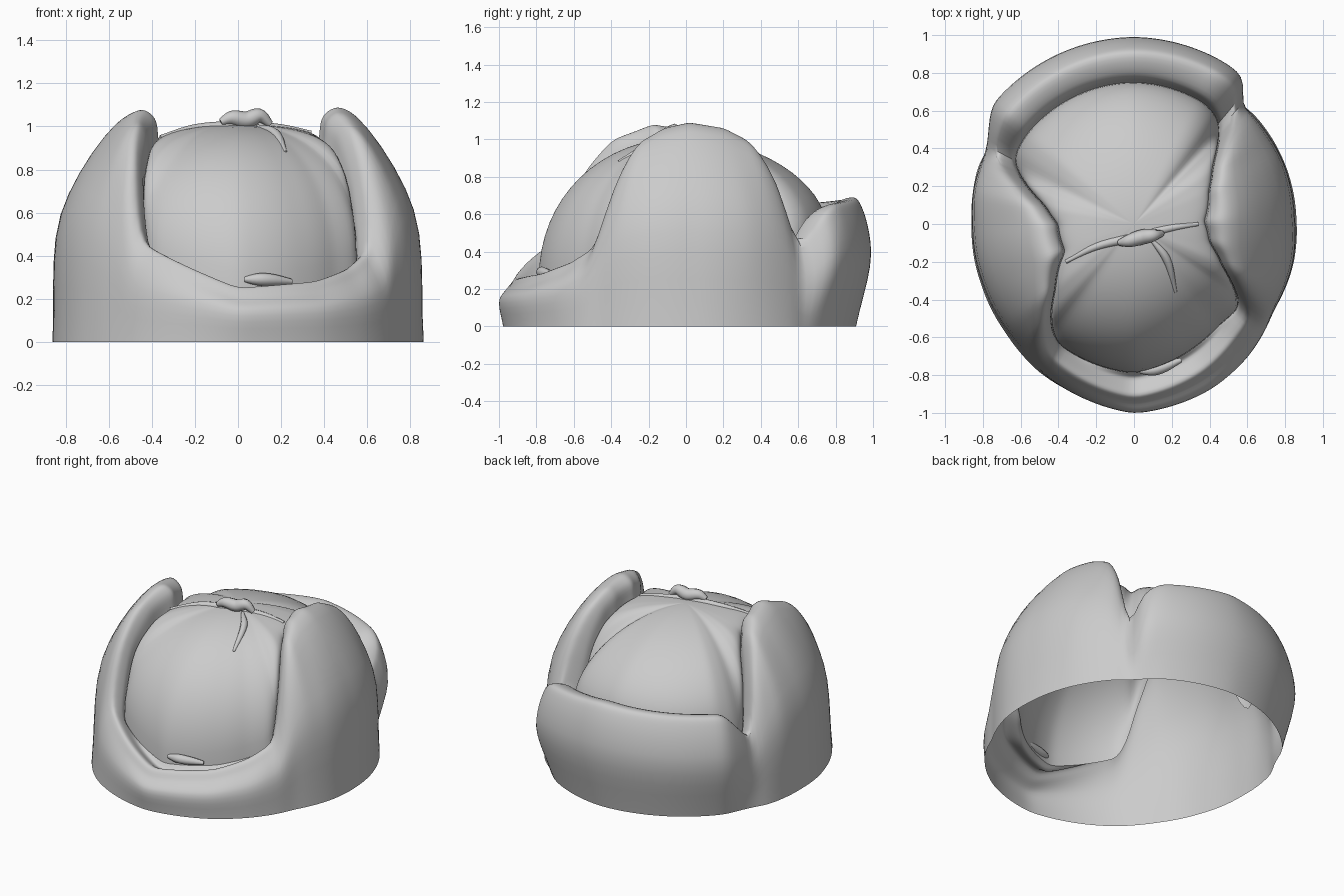
import bpy, bmesh, math
from mathutils import Vector

cube = bpy.data.objects.get("Cube")
if cube:
    bpy.data.objects.remove(cube, do_unlink=True)

felt = bpy.data.materials.new("grey felt")
felt.use_nodes = True
GREY = (0.6, 0.6, 0.6, 1)
felt.diffuse_color = GREY
felt.node_tree.nodes["Principled BSDF"].inputs["Base Color"].default_value = GREY

# Sections round the hat:
# angle, base radius, bulge radius, crest radius, crest height, crease radius
SECTIONS = [
    (-90, .98, 1.0, .91, .25, .79), (-65, .95, .96, .85, .28, .73),
    (-50, .92, .92, .80, .34, .70), (-38, .89, .88, .77, .43, .71),
    (-32, .87, .85, .67, .80, .62), (-26, .87, .84, .58, .98, .52),
    (-14, .87, .83, .48, 1.06, .41), (2, .86, .81, .46, 1.09, .37),
    (24, .86, .82, .49, 1.06, .43), (36, .86, .82, .57, .99, .51),
    (43, .86, .83, .67, .82, .60), (48, .85, .85, .80, .37, .68),
    (53, .86, .97, .89, .58, .72), (60, .88, .98, .90, .65, .74),
    (90, .91, .99, .90, .69, .75), (140, .90, .98, .88, .65, .74),
    (149, .87, .90, .84, .50, .73), (154, .87, .87, .80, .42, .70),
    (159, .88, .85, .70, .76, .62), (168, .87, .84, .56, .98, .48),
    (180, .86, .82, .48, 1.05, .40), (202, .87, .82, .47, 1.08, .39),
    (220, .89, .84, .60, 1.0, .54), (229, .91, .86, .72, .82, .67),
    (237, .93, .91, .82, .46, .75),
]
COUNT = 180
TOP = 1.01


def section_at(angle):
    keys = SECTIONS + [(270,) + SECTIONS[0][1:]]
    for a, b in zip(keys, keys[1:]):
        if a[0] <= angle <= b[0]:
            f = (angle - a[0]) / (b[0] - a[0])
            return [p + (q - p) * f for p, q in zip(a[1:], b[1:])]


def blur(rows):
    n = len(rows)
    return [[(rows[i - 1][k] + 2 * rows[i][k] + rows[(i + 1) % n][k]) / 4
             for k in range(len(rows[0]))] for i in range(n)]


def spline(points, steps):
    """Centripetal curve through the points, free of overshoot."""
    p = [Vector(q) for q in points]
    p = [2 * p[0] - p[1]] + p + [2 * p[-1] - p[-2]]
    out = []
    for a, b, c, d in zip(p, p[1:], p[2:], p[3:]):
        ab, bc, cd = [max((v - u).length, 1e-4) ** 0.5 for u, v in ((a, b), (b, c), (c, d))]
        for s in range(steps):
            t = bc * s / steps
            u, v, w = a.lerp(b, 1 + t / ab), b.lerp(c, t / bc), c.lerp(d, (t - bc) / cd)
            left = u.lerp(v, (ab + t) / (ab + bc))
            right = v.lerp(w, t / (bc + cd))
            out.append(left.lerp(right, t / bc))
    return out + [p[-2]]


def finish(obj):
    obj.data.materials.append(felt)
    bpy.ops.object.select_all(action="DESELECT")
    obj.select_set(True)
    bpy.context.view_layer.objects.active = obj
    bpy.ops.object.shade_smooth_by_angle(angle=math.radians(50))


def loft(name, profiles, apex=None):
    """Skin radial profiles, one per angle, into an open sheet."""
    bm = bmesh.new()
    rings = []
    for i, prof in enumerate(profiles):
        a = math.radians(-90 + 360 * i / COUNT)
        rings.append([bm.verts.new((r * math.cos(a), r * math.sin(a), z)) for r, z in prof])
    tip = bm.verts.new(apex) if apex else None
    for i, ring in enumerate(rings):
        nxt = rings[(i + 1) % COUNT]
        for j in range(len(ring) - 1):
            bm.faces.new((ring[j], nxt[j], nxt[j + 1], ring[j + 1]))
        if tip:
            bm.faces.new((ring[-1], nxt[-1], tip))
    mesh = bpy.data.meshes.new(name)
    bm.to_mesh(mesh)
    bm.free()
    obj = bpy.data.objects.new(name, mesh)
    bpy.context.collection.objects.link(obj)
    finish(obj)


rows = [section_at(-90 + 360 * i / COUNT) for i in range(COUNT)]
for _ in range(2):
    rows = blur(rows)

band, crown = [], []
for i, (base, bulge, crest, height, crease) in enumerate(rows):
    low = height - 0.01 - 0.14 * min(1, max(0, (height - 0.25) / 0.4))
    shoulder = (crest + 0.22 * (bulge - crest) + 0.02, height - 0.05)
    lip = (crest - 0.75 * (crest - crease), height - 0.04)
    band.append(spline([(base, 0), (bulge, 0.57 * height), shoulder, (crest, height),
                        lip, (crease, low)], 5))
    # the crown is boxier in front and slopes more behind
    power = 0.95 + 0.15 * max(0, math.sin(math.radians(-90 + 360 * i / COUNT)))
    arc = [math.pi / 2 * k / 16 for k in range(16)]
    crown.append([(crease * math.cos(t) ** power, low + (TOP - low) * math.sin(t) ** power)
                  for t in arc])

# Turned-up brim with ear flaps and back flap, then the soft crown
loft("brim_and_flaps", band)
loft("crown", crown, (0, 0, TOP))


def cord(name, points, radius):
    curve = bpy.data.curves.new(name, "CURVE")
    curve.dimensions = "3D"
    curve.bevel_depth = radius
    curve.bevel_resolution = 2
    curve.use_fill_caps = True
    line = curve.splines.new("POLY")
    path = spline(points, 5)
    line.points.add(len(path) - 1)
    for k, (pt, co) in enumerate(zip(line.points, path)):
        pt.co = (*co, 1)
        pt.radius = 0.4 + 0.6 * math.sin(math.pi * k / (len(path) - 1))
    obj = bpy.data.objects.new(name, curve)
    bpy.context.collection.objects.link(obj)
    bpy.ops.object.select_all(action="DESELECT")
    obj.select_set(True)
    bpy.context.view_layer.objects.active = obj
    bpy.ops.object.convert(target="MESH")
    finish(bpy.context.object)


# Raised seam across the crown, its front fold and the tied knot on top
cord("crown_seam", [(-.36, -.2, .95), (-.2, -.12, .99), (0, -.07, 1.0),
                    (.2, -.02, .99), (.34, 0, .97)], 0.025)
cord("front_fold", [(.09, -.08, 1.0), (.17, -.18, .97), (.22, -.36, .88)], 0.022)
cord("crown_knot", [(-.08, -.1, 1.02), (-.03, -.09, 1.04), (.04, -.07, 1.03),
                    (.1, -.06, 1.05), (.15, -.05, 1.01)], 0.04)
# Loose fabric tuft where the crown meets the front brim
cord("brim_tuft", [(.03, -.78, .29), (.12, -.77, .29), (.25, -.72, .28)], 0.03)
